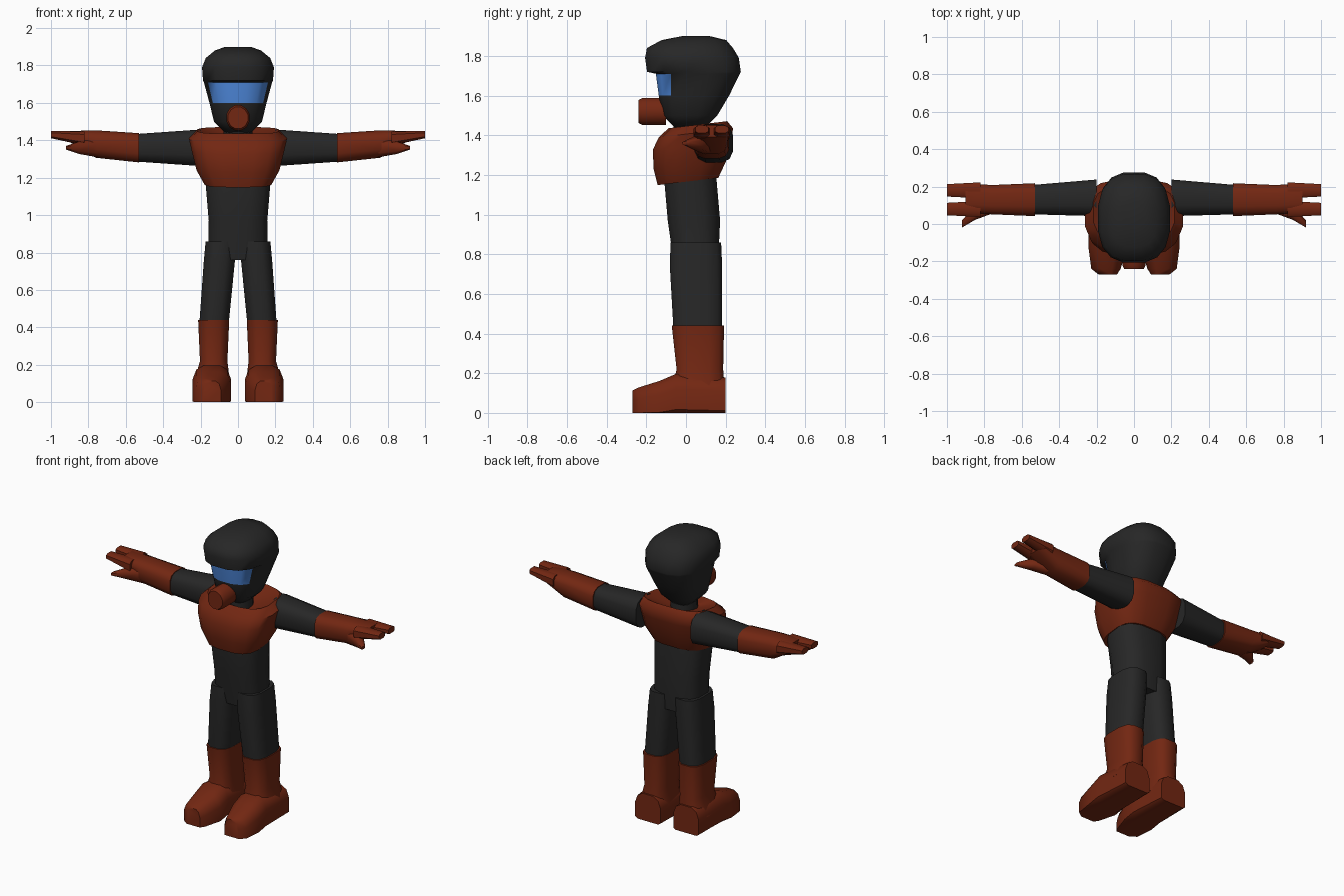
import bpy, bmesh, math

default = bpy.data.objects.get("Cube")
if default:
    bpy.data.objects.remove(default, do_unlink=True)


def make_material(name, *colour):
    material = bpy.data.materials.new(name)
    material.use_nodes = True
    material.diffuse_color = (*colour, 1)
    shader = material.node_tree.nodes["Principled BSDF"]
    shader.inputs["Base Color"].default_value = (*colour, 1)
    return material


charcoal = make_material("charcoal", 0.02, 0.02, 0.02)
rust = make_material("rust", 0.17, 0.02, 0.006)
visor_blue = make_material("visor blue", 0.08, 0.26, 0.75)

CROSS_AXES = {"x": "yz", "y": "xz", "z": "xy"}


def rounded(value, power):
    """Push a circle coordinate outward towards a rounded square."""
    return math.copysign(abs(value) ** (2 / power), value)


def loft(name, material, along, sections, sides=12, power=3, mirror=1):
    """Skin rounded sections, each given as x, y, z of its centre, width, depth."""
    bm = bmesh.new()
    loops = []
    across, over = CROSS_AXES[along]
    for x, y, z, width, depth in sections:
        loop = []
        for step in range(sides):
            angle = math.tau * (step + 0.5) / sides
            vert = bm.verts.new((x, y, z))
            for axis, size, wave in ((across, width, math.cos), (over, depth, math.sin)):
                offset = rounded(wave(angle), power) * size / 2
                setattr(vert.co, axis, getattr(vert.co, axis) + offset)
            vert.co.x *= mirror
            vert.co.z = max(vert.co.z, 0)
            loop.append(vert)
        loops.append(loop)
    for lower, upper in zip(loops, loops[1:]):
        for step in range(sides):
            bm.faces.new((lower[step - 1], lower[step], upper[step], upper[step - 1]))
    bm.faces.new(loops[0])
    bm.faces.new(loops[-1])
    bmesh.ops.recalc_face_normals(bm, faces=bm.faces)
    mesh = bpy.data.meshes.new(name)
    bm.to_mesh(mesh)
    bm.free()
    mesh.materials.append(material)
    part = bpy.data.objects.new(name, mesh)
    bpy.context.collection.objects.link(part)
    bpy.ops.object.select_all(action="DESELECT")
    part.select_set(True)
    bpy.context.view_layer.objects.active = part
    bpy.ops.object.shade_smooth_by_angle(angle=math.radians(50))
    return part


# Helmet with an overhanging brim; the recessed front band is the visor
helmet = loft("helmet", charcoal, "z", [
    (0, 0.02, 1.44, 0.14, 0.16),
    (0, 0.02, 1.5, 0.26, 0.28),
    (0, 0.04, 1.6, 0.31, 0.36),
    (0, 0.06, 1.71, 0.37, 0.43),
    (0, 0.04, 1.72, 0.38, 0.48),
    (0, 0.03, 1.79, 0.39, 0.48),
    (0, 0.02, 1.84, 0.35, 0.44),
    (0, 0.04, 1.88, 0.25, 0.33),
    (0, 0.05, 1.9, 0.14, 0.14),
], sides=16, power=2.6)
helmet.data.materials.append(visor_blue)
for face in helmet.data.polygons:
    if 1.62 < face.center.z < 1.7 and face.center.y < -0.06:
        face.material_index = 1

# Round breathing mask and neck
loft("mask", rust, "y", [
    (0, -0.1, 1.52, 0.13, 0.14),
    (0, -0.22, 1.52, 0.13, 0.14),
    (0, -0.24, 1.52, 0.11, 0.12),
], power=2)
loft("neck", charcoal, "z", [
    (0, 0.02, 1.3, 0.17, 0.18),
    (0, 0.02, 1.5, 0.16, 0.17),
], power=2)

# Chest guard, sloping down towards its front rim
chest = loft("chest_guard", rust, "z", [
    (0, 0.01, 1.19, 0.36, 0.31),
    (0, 0.02, 1.27, 0.45, 0.37),
    (0, 0.03, 1.37, 0.5, 0.4),
    (0, 0.05, 1.43, 0.53, 0.38),
    (0, 0.06, 1.47, 0.44, 0.3),
    (0, 0.02, 1.42, 0.16, 0.18),
], sides=16)
for vert in chest.data.vertices:
    vert.co.z += (vert.co.y - 0.2) * 0.12

loft("torso", charcoal, "z", [
    (0, 0.05, 0.76, 0.33, 0.23),
    (0, 0.04, 0.97, 0.32, 0.27),
    (0, 0.02, 1.2, 0.36, 0.27),
    (0, 0.02, 1.25, 0.36, 0.26),
])

for side, mirror in (("left", 1), ("right", -1)):
    # Leg, boot shaft and flat-soled foot
    loft(side + "_leg", charcoal, "z", [
        (0.13, 0.06, 0.4, 0.16, 0.25),
        (0.1, 0.05, 0.75, 0.17, 0.27),
        (0.09, 0.05, 0.86, 0.17, 0.26),
    ], mirror=mirror)
    loft(side + "_boot_shaft", rust, "z", [
        (0.14, 0.06, 0.1, 0.2, 0.28),
        (0.13, 0.07, 0.22, 0.15, 0.24),
        (0.13, 0.06, 0.44, 0.17, 0.27),
    ], mirror=mirror)
    loft(side + "_foot", rust, "y", [
        (0.14, 0.2, 0.06, 0.19, 0.24),
        (0.14, -0.05, 0.07, 0.21, 0.26),
        (0.14, -0.13, 0.05, 0.21, 0.23),
        (0.15, -0.24, 0.03, 0.16, 0.2),
        (0.14, -0.27, 0.03, 0.1, 0.17),
    ], mirror=mirror)

    # Upper arm and long glove
    loft(side + "_upper_arm", charcoal, "x", [
        (0.2, 0.14, 1.36, 0.2, 0.2),
        (0.55, 0.13, 1.36, 0.16, 0.15),
    ], mirror=mirror)
    loft(side + "_glove", rust, "x", [
        (0.53, 0.13, 1.36, 0.18, 0.16),
        (0.76, 0.13, 1.38, 0.16, 0.15),
        (0.9, 0.14, 1.42, 0.16, 0.06),
    ], mirror=mirror)

    # Two broad fingers and a thumb
    for finger, y in (("front", 0.08), ("rear", 0.18)):
        loft(side + "_" + finger + "_finger", rust, "x", [
            (0.82, y, 1.41, 0.09, 0.08),
            (1, y, 1.43, 0.07, 0.04),
        ], sides=8, mirror=mirror)
    loft(side + "_thumb", rust, "x", [
        (0.74, 0.11, 1.36, 0.1, 0.11),
        (0.85, 0.06, 1.36, 0.08, 0.07),
        (0.92, 0, 1.36, 0.04, 0.02),
    ], sides=8, mirror=mirror)
